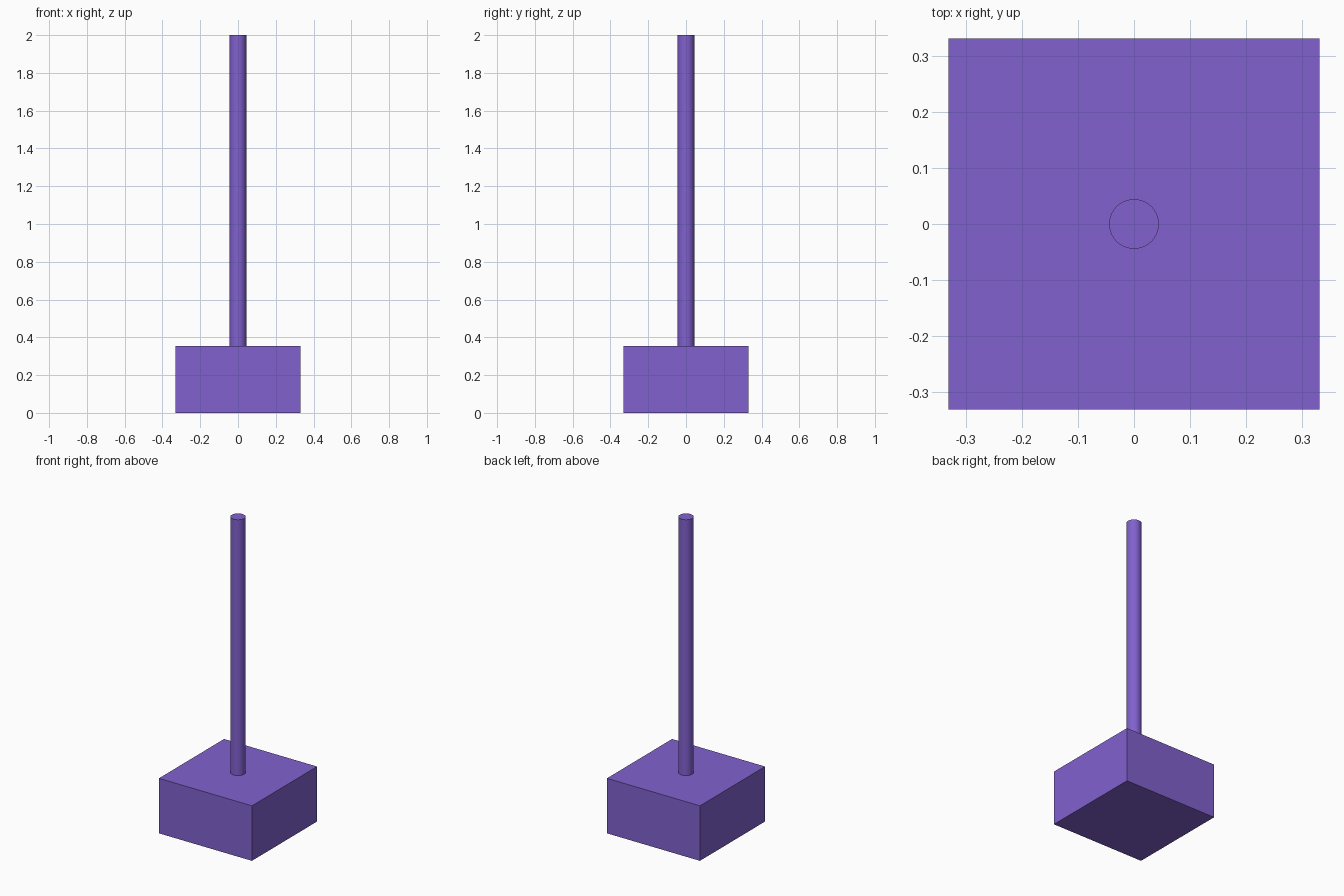
import bpy
import math

if "Cube" in bpy.data.objects:
    bpy.data.objects.remove(bpy.data.objects["Cube"])

WIDTH, HEAD_H, RADIUS, TOTAL = 0.662, 0.354, 0.0442, 2.0

purple = bpy.data.materials.new("purple")
purple.diffuse_color = (0.22, 0.12, 0.62, 1)
purple.use_nodes = True
purple.node_tree.nodes["Principled BSDF"].inputs["Base Color"].default_value = purple.diffuse_color


def finish(name):
    ob = bpy.context.object
    ob.name = name
    ob.data.materials.append(purple)
    return ob


# Block-shaped head resting on the ground
bpy.ops.mesh.primitive_cube_add(size=1, location=(0, 0, HEAD_H / 2))
head = finish("head")
head.scale = (WIDTH, WIDTH, HEAD_H)
bpy.ops.object.transform_apply(location=False, rotation=False, scale=True)

# Round handle standing on the head, sunk slightly into it
sink = 0.02
length = TOTAL - HEAD_H + sink
bpy.ops.mesh.primitive_cylinder_add(vertices=64, radius=RADIUS, depth=length,
                                    location=(0, 0, TOTAL - length / 2))
finish("handle")
bpy.ops.object.shade_smooth_by_angle(angle=math.radians(30))
